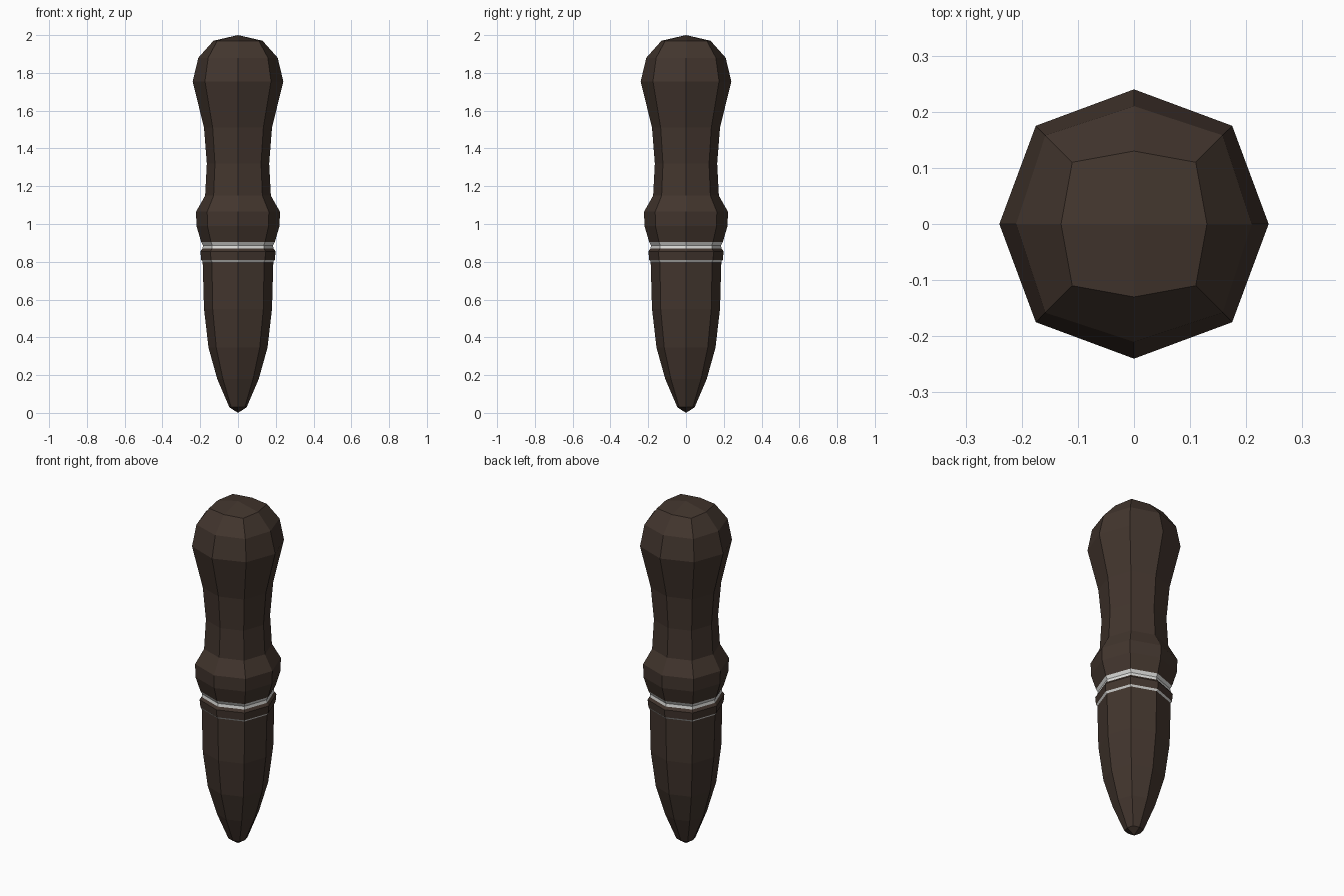
import bpy, bmesh

if "Cube" in bpy.data.objects:
    bpy.data.objects.remove(bpy.data.objects["Cube"])


def material(name, color):
    m = bpy.data.materials.new(name)
    m.diffuse_color = (*color, 1)
    m.use_nodes = True
    m.node_tree.nodes["Principled BSDF"].inputs["Base Color"].default_value = m.diffuse_color
    return m


wood = material("dark brown wood", (0.055, 0.036, 0.027))
silver = material("pale silver", (0.72, 0.72, 0.70))


def octagon(bm, z, axis, diag):
    """Ring with corners on the axes and on the diagonals."""
    pts = [(axis, 0), (diag, diag), (0, axis), (-diag, diag),
           (-axis, 0), (-diag, -diag), (0, -axis), (diag, -diag)]
    return [bm.verts.new((x, y, z)) for x, y in pts]


def turned_part(name, mat, profile, top=None, bottom=None):
    """Eight-sided turned part, profile listed from top to bottom."""
    bm = bmesh.new()
    rings = [octagon(bm, *p) for p in profile]
    for a, b in zip(rings, rings[1:]):
        for i in range(8):
            j = (i + 1) % 8
            bm.faces.new((a[i], b[i], b[j], a[j]))
    # quad caps meeting at a pole
    for z, ring in ((top, rings[0]), (bottom, rings[-1])):
        if z is not None:
            pole = bm.verts.new((0, 0, z))
            for i in range(0, 8, 2):
                bm.faces.new((pole, ring[i], ring[i + 1], ring[(i + 2) % 8]))
    bmesh.ops.recalc_face_normals(bm, faces=bm.faces)
    me = bpy.data.meshes.new(name)
    bm.to_mesh(me)
    bm.free()
    me.materials.append(mat)
    ob = bpy.data.objects.new(name, me)
    bpy.context.collection.objects.link(ob)
    return ob


# handle with rounded knob and collar
turned_part("handle", wood, [
    (1.97, 0.13, 0.11), (1.88, 0.21, 0.158), (1.755, 0.24, 0.175),
    (1.51, 0.18, 0.134), (1.32, 0.165, 0.122), (1.15, 0.174, 0.129),
    (1.065, 0.222, 0.163), (0.99, 0.22, 0.162), (0.905, 0.195, 0.143)], top=2.0)

# grooved silver band
turned_part("wide_band", silver, [
    (0.905, 0.195, 0.143), (0.887, 0.185, 0.136), (0.87, 0.188, 0.138)])

# raised ring between the bands
turned_part("ring", wood, [
    (0.87, 0.188, 0.138), (0.855, 0.199, 0.146), (0.81, 0.195, 0.143)])

turned_part("thin_band", silver, [(0.81, 0.195, 0.143), (0.80, 0.187, 0.138)])

# pointed lower body
turned_part("tip", wood, [
    (0.80, 0.187, 0.138), (0.55, 0.18, 0.134), (0.345, 0.156, 0.115),
    (0.18, 0.11, 0.08), (0.03, 0.046, 0.036)], bottom=0.0)
